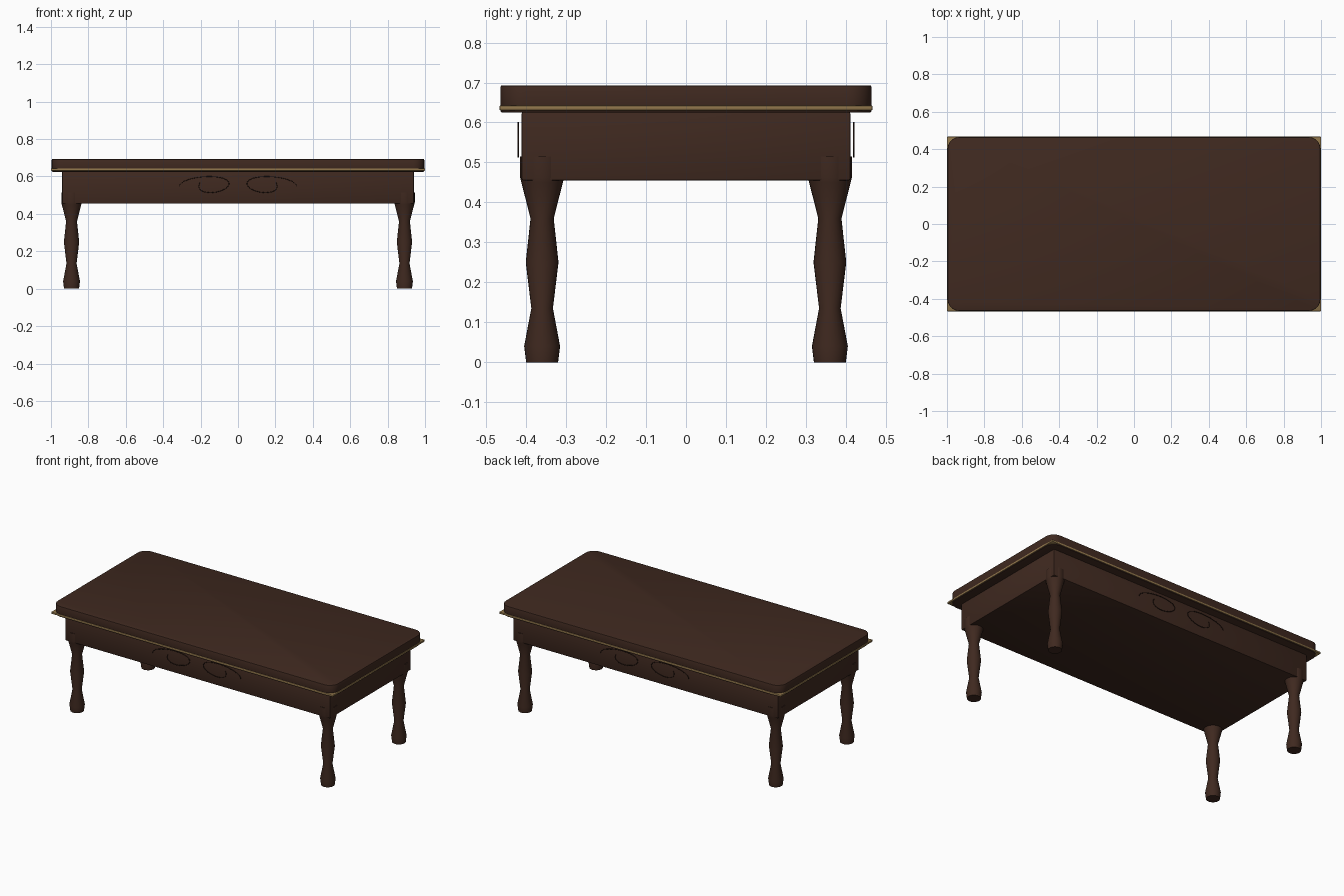
import bpy, bmesh, math

if "Cube" in bpy.data.objects:
    bpy.data.objects.remove(bpy.data.objects["Cube"])


def material(name, rgb):
    m = bpy.data.materials.new(name)
    m.diffuse_color = (*rgb, 1)
    m.use_nodes = True
    m.node_tree.nodes["Principled BSDF"].inputs["Base Color"].default_value = m.diffuse_color
    return m


WOOD = material("dark_wood", (0.05, 0.022, 0.014))
GOLD = material("gilt_trim", (0.28, 0.18, 0.07))


def finish(bm, name, mat, angle=30):
    bmesh.ops.recalc_face_normals(bm, faces=bm.faces)
    me = bpy.data.meshes.new(name)
    bm.to_mesh(me)
    bm.free()
    ob = bpy.data.objects.new(name, me)
    bpy.context.collection.objects.link(ob)
    me.materials.append(mat)
    bpy.ops.object.select_all(action='DESELECT')
    ob.select_set(True)
    bpy.context.view_layer.objects.active = ob
    bpy.ops.object.shade_smooth_by_angle(angle=math.radians(angle))
    return ob


def box(name, hx, hy, z0, z1, mat, bevel=0.004, corner=0):
    bm = bmesh.new()
    bmesh.ops.create_cube(bm, size=1)
    for v in bm.verts:
        v.co = (v.co.x * 2 * hx, v.co.y * 2 * hy, z0 + (v.co.z + 0.5) * (z1 - z0))
    if corner:  # round the upright corners
        up = [e for e in bm.edges if abs(e.verts[0].co.z - e.verts[1].co.z) > 1e-4]
        bmesh.ops.bevel(bm, geom=up, offset=corner, segments=6, profile=0.5, affect='EDGES')
        edges = [e for e in bm.edges if abs(e.verts[0].co.z - e.verts[1].co.z) < 1e-4]
    else:
        edges = bm.edges[:]
    bmesh.ops.bevel(bm, geom=edges, offset=bevel, segments=2, profile=0.5, affect='EDGES')
    return finish(bm, name, mat)


# Table top, gilt strip with square corners, and apron box
box("table_top", 0.996, 0.464, 0.625, 0.693, WOOD, corner=0.06)
box("gilt_strip", 1.0, 0.467, 0.630, 0.643, GOLD)
box("apron", 0.94, 0.411, 0.455, 0.627, WOOD)

# Turned legs, the cap running up into the apron corner
PROFILE = [(0.040, 0), (0.045, 0.04), (0.027, 0.135), (0.041, 0.25),
           (0.029, 0.36), (0.052, 0.45), (0.055, 0.462), (0.055, 0.515)]
SIDES = 24
for sx, xn in ((-1, "left"), (1, "right")):
    for sy, yn in ((-1, "front"), (1, "back")):
        bm = bmesh.new()
        rings = [[bm.verts.new((sx * 0.89 + r * math.cos(2 * math.pi * i / SIDES),
                                sy * 0.36 + r * math.sin(2 * math.pi * i / SIDES), z))
                  for i in range(SIDES)] for r, z in PROFILE]
        for a, b in zip(rings, rings[1:]):
            for i in range(SIDES):
                j = (i + 1) % SIDES
                bm.faces.new((a[i], a[j], b[j], b[i]))
        bm.faces.new(rings[0])
        bm.faces.new(rings[-1])
        finish(bm, f"{yn}_{xn}_leg", WOOD, 45)

# Thin scroll ornaments in front of and behind the apron
for sy, yn in ((-1, "front"), (1, "back")):
    cu = bpy.data.curves.new(f"{yn}_scrolls", 'CURVE')
    cu.dimensions = '3D'
    cu.bevel_depth = 0.002
    cu.bevel_resolution = 1
    for sx in (-1, 1):
        sp = cu.splines.new('POLY')
        n = 48
        sp.points.add(n)
        for k in range(n + 1):
            t = k / n
            a = -0.2 + t * (2 * math.pi + 0.5)
            rx = 0.165 - 0.15 * t + 0.04 * t * t
            rz = 0.047 - 0.008 * t
            sp.points[k].co = (sx * (0.15 + rx * math.cos(a)), sy * 0.42,
                               0.555 + rz * math.sin(a), 1)
    ob = bpy.data.objects.new(f"{yn}_scrolls", cu)
    cu.materials.append(WOOD)
    bpy.context.collection.objects.link(ob)
